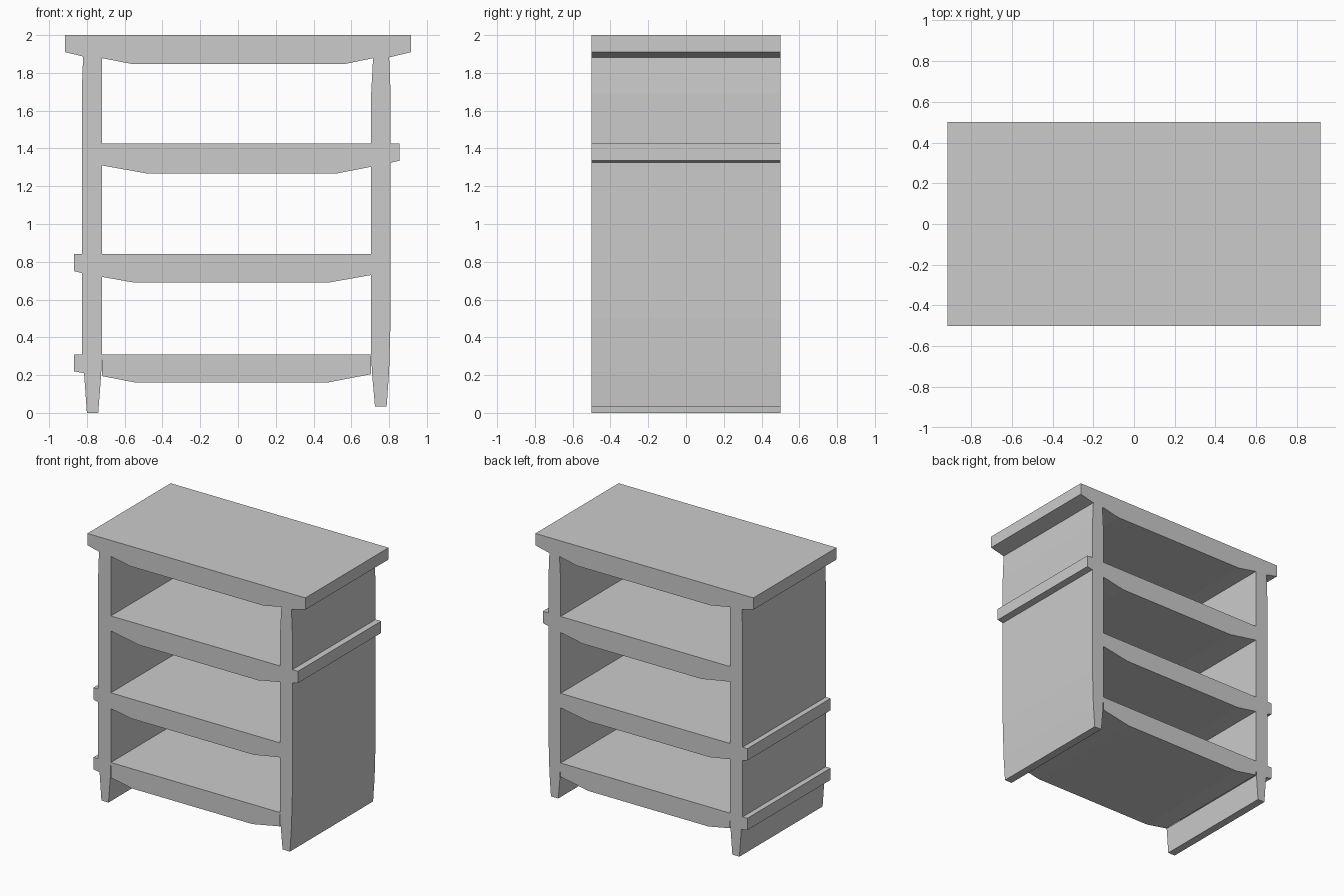
import bpy
import bmesh

if "Cube" in bpy.data.objects:
    bpy.data.objects.remove(bpy.data.objects["Cube"])

HALF_DEPTH = 0.5


def panel(name, profile, open_edges=()):
    """Extrude an (x, z) profile along y; open_edges are left uncapped at joints."""
    bm = bmesh.new()
    front = [bm.verts.new((x, -HALF_DEPTH, z)) for x, z in profile]
    back = [bm.verts.new((x, HALF_DEPTH, z)) for x, z in profile]
    n = len(profile)
    bm.faces.new(front)
    bm.faces.new(back[::-1])
    for i in range(n):
        if i not in open_edges:
            j = (i + 1) % n
            bm.faces.new((front[j], front[i], back[i], back[j]))
    bmesh.ops.recalc_face_normals(bm, faces=bm.faces)
    mesh = bpy.data.meshes.new(name)
    bm.to_mesh(mesh)
    bm.free()
    obj = bpy.data.objects.new(name, mesh)
    bpy.context.collection.objects.link(obj)
    return obj


LEFT_IN, RIGHT_IN = -0.72, 0.705
LEFT_OUT, RIGHT_OUT = -0.827, 0.808

# Top slab with sagging underside
panel("top_board", [
    (-0.917, 2.0), (-0.917, 1.91), (-0.82, 1.887), (LEFT_IN, 1.878),
    (-0.56, 1.847), (0.565, 1.847), (0.715, 1.878), (0.75, 1.885),
    (0.80, 1.882), (0.917, 1.91), (0.917, 2.0)], open_edges=(2,))

# Side walls, tapering into feet
panel("left_wall", [
    (-0.80, 0.0), (-0.74, 0.0), (-0.725, 0.195), (LEFT_IN, 0.31),
    (LEFT_IN, 1.878), (-0.82, 1.887), (LEFT_OUT, 1.70), (LEFT_OUT, 0.31),
    (-0.815, 0.21)], open_edges=(2, 4, 7))
panel("right_wall", [
    (0.725, 0.035), (0.787, 0.035), (0.80, 0.22), (RIGHT_OUT, 0.50),
    (RIGHT_OUT, 1.69), (0.80, 1.882), (0.75, 1.885), (0.715, 1.878),
    (RIGHT_IN, 1.69), (RIGHT_IN, 0.31), (0.71, 0.205)], open_edges=(5, 6, 9))

# Shelves: top z, underside z, left end z, right end z, flat start x, flat end x
shelves = {
    "upper_shelf": (1.425, 1.267, 1.31, 1.303, -0.48, 0.52),
    "middle_shelf": (0.84, 0.69, 0.72, 0.73, -0.55, 0.48),
    "lower_shelf": (0.31, 0.16, 0.195, 0.205, -0.54, 0.47),
}
for name, (top, low, left, right, x0, x1) in shelves.items():
    panel(name, [(LEFT_IN, top), (LEFT_IN, left), (x0, low),
                 (x1, low), (RIGHT_IN, right), (RIGHT_IN, top)], open_edges=(0, 4))

# Shelf ends poking out through the walls
for name, top, inner, outer in (
        ("upper_shelf_end", 1.425, RIGHT_OUT, 0.855),
        ("middle_shelf_end", 0.84, LEFT_OUT, -0.867),
        ("lower_shelf_end", 0.31, LEFT_OUT, -0.867)):
    foot = -0.815 if name == "lower_shelf_end" else inner
    panel(name, [(inner, top), (outer, top), (outer, top - 0.09),
                 (foot, top - 0.1)], open_edges=(3,))
